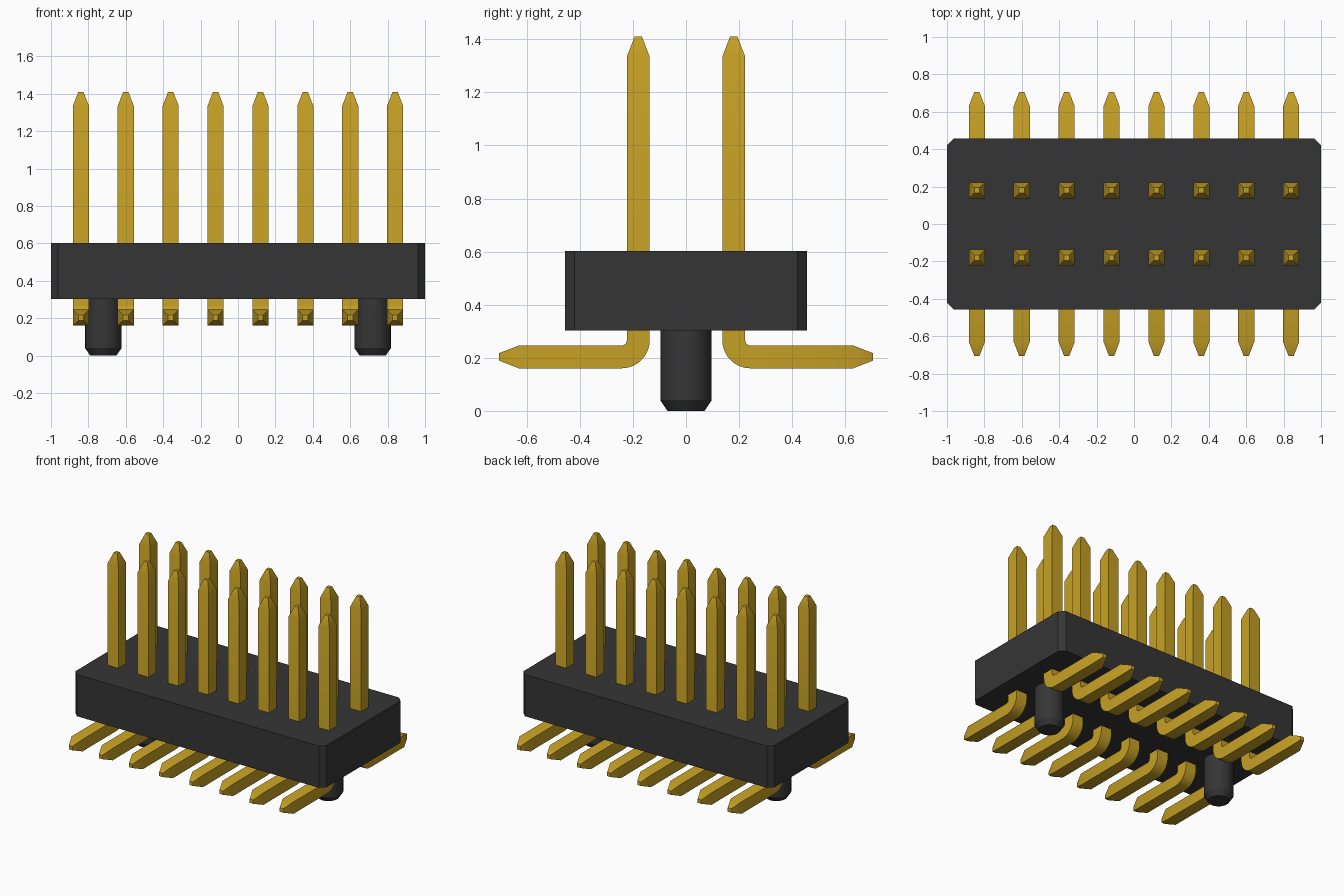
import bpy
import bmesh
from math import pi, sin, cos
from mathutils import Vector

old = bpy.data.objects.get("Cube")
if old:
    bpy.data.objects.remove(old, do_unlink=True)


def material(name, colour):
    mat = bpy.data.materials.new(name)
    mat.use_nodes = True
    mat.diffuse_color = (*colour, 1)
    mat.node_tree.nodes["Principled BSDF"].inputs["Base Color"].default_value = (*colour, 1)
    return mat


def add_object(name, mesh, location=(0, 0, 0), turn=0):
    obj = bpy.data.objects.new(name, mesh)
    obj.location = location
    obj.rotation_euler.z = turn
    bpy.context.collection.objects.link(obj)
    return obj


def loft(name, rings, mat):
    """Skin closed rings of points and cap both ends."""
    bm = bmesh.new()
    loops = [[bm.verts.new(p) for p in ring] for ring in rings]
    for a, b in zip(loops, loops[1:]):
        for i in range(len(a)):
            j = (i + 1) % len(a)
            bm.faces.new((a[i], a[j], b[j], b[i]))
    bm.faces.new(loops[0])
    bm.faces.new(loops[-1])
    bmesh.ops.recalc_face_normals(bm, faces=bm.faces)
    mesh = bpy.data.meshes.new(name)
    bm.to_mesh(mesh)
    bm.free()
    mesh.materials.append(mat)
    return mesh


def smooth(obj):
    bpy.ops.object.select_all(action='DESELECT')
    obj.select_set(True)
    bpy.context.view_layer.objects.active = obj
    bpy.ops.object.shade_smooth_by_angle(angle=pi / 7)


black = material("black plastic", (0.036, 0.036, 0.036))
gold = material("gold metal", (0.56, 0.35, 0.018))

# Housing: a block with chamfered vertical corners
X, Y, C = 1.0, 0.457, 0.037
outline = [(X - C, -Y), (X, C - Y), (X, Y - C), (X - C, Y),
           (C - X, Y), (-X, Y - C), (-X, C - Y), (C - X, -Y)]
add_object("housing", loft("housing", [[(x, y, z) for x, y in outline]
                                       for z in (0.303, 0.603)], black))

# Locating pegs: round with a chamfered foot
SIDES = 32
peg_profile = [(0.07, 0), (0.097, 0.04), (0.097, 0.32)]
peg_mesh = loft("locating_peg", [[(r * cos(2 * pi * i / SIDES), r * sin(2 * pi * i / SIDES), z)
                                  for i in range(SIDES)] for r, z in peg_profile], black)
for side, x in (("left", 0.72), ("right", -0.72)):
    peg = add_object(side + "_locating_peg", peg_mesh, (x, 0, 0))
    if side == "left":
        smooth(peg)

# Pin: square bar with a bent foot and tapered ends, swept in the YZ plane
PIN_Y, FOOT_Z, HALF, TIP, BEND, STEPS = 0.18, 0.203, 0.043, 0.014, 0.063, 10
path = [(PIN_Y, 1.41, 0, TIP), (PIN_Y, 1.335, 0, HALF)]
for i in range(STEPS + 1):
    a = pi / 2 * i / STEPS
    path.append((PIN_Y + BEND * (1 - cos(a)), FOOT_Z + BEND * (1 - sin(a)), a, HALF))
path += [(0.63, FOOT_Z, pi / 2, HALF), (0.705, FOOT_Z, pi / 2, TIP)]

rings = []
for y, z, a, h in path:
    centre = Vector((0, y, z))
    across = Vector((0, cos(a), sin(a))) * h
    wide = Vector((h, 0, 0))
    rings.append([centre + wide + across, centre - wide + across,
                  centre - wide - across, centre + wide - across])
pin_mesh = loft("pin", rings, gold)

# Two rows of eight pins, feet pointing outwards
for row, turn in (("back", 0), ("front", pi)):
    for n in range(8):
        pin = add_object(f"{row}_pin_{n + 1}", pin_mesh, (-0.84 + 0.24 * n, 0, 0), turn)
        if row == "back" and n == 0:
            smooth(pin)
